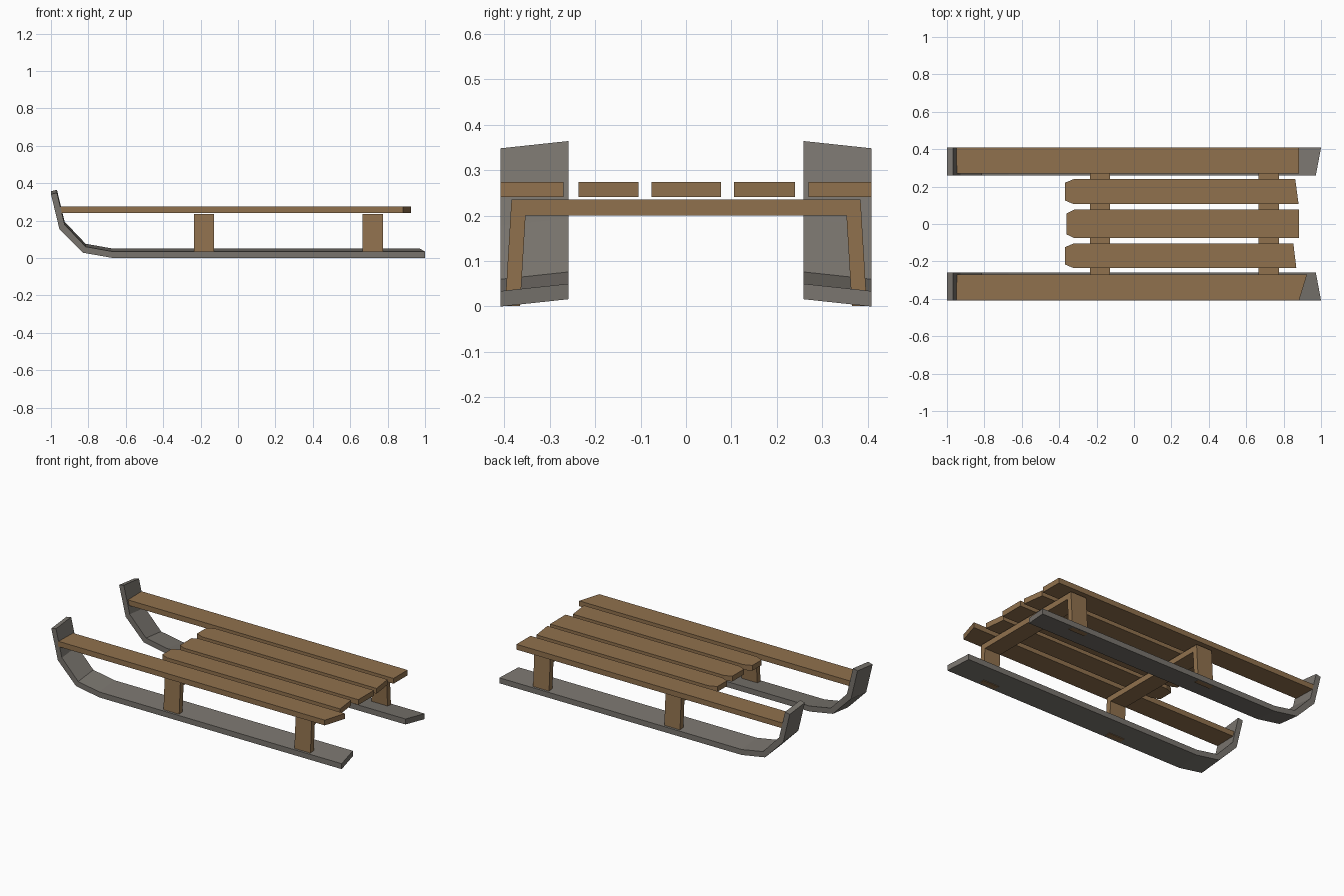
import bpy, bmesh

if "Cube" in bpy.data.objects:
    bpy.data.objects.remove(bpy.data.objects["Cube"])


def material(name, rgb):
    m = bpy.data.materials.new(name)
    m.diffuse_color = (*rgb, 1)
    m.use_nodes = True
    m.node_tree.nodes["Principled BSDF"].inputs["Base Color"].default_value = m.diffuse_color
    return m


WOOD = material("wood", (0.28, 0.165, 0.075))
METAL = material("dark_metal", (0.19, 0.175, 0.155))


def loft(name, a, b, mat):
    """Solid between two matching outlines."""
    bm = bmesh.new()
    va = [bm.verts.new(p) for p in a]
    vb = [bm.verts.new(p) for p in b]
    n = len(a)
    bm.faces.new(va)
    bm.faces.new(vb)
    for i in range(n):
        j = (i + 1) % n
        bm.faces.new((va[i], va[j], vb[j], vb[i]))
    bmesh.ops.recalc_face_normals(bm, faces=bm.faces)
    me = bpy.data.meshes.new(name)
    bm.to_mesh(me)
    bm.free()
    me.materials.append(mat)
    ob = bpy.data.objects.new(name, me)
    bpy.context.collection.objects.link(ob)
    return ob


# Runners: curled strips, tilted up towards the middle, slanted rear ends
strip = [(1, 0), (-0.67, 0), (-0.83, 0.028), (-0.955, 0.155), (-1, 0.341),
         (-0.968, 0.348), (-0.927, 0.178), (-0.815, 0.06), (-0.67, 0.034), (1, 0.034)]
for side, label in ((1, "right"), (-1, "left")):
    outer = [(x, side * 0.408, z) for x, z in strip]
    inner = [(0.972 if x == 1 else x, side * 0.259, z + 0.016) for x, z in strip]
    loft(label + "_runner", outer, inner, METAL)

# Support frames: splayed legs joined by a crossbar
half = [(0.398, 0.001), (0.384, 0.235)]
half_in = [(0.353, 0.2), (0.365, 0.001)]
arch = half + [(-y, z) for y, z in reversed(half)] \
    + [(-y, z) for y, z in reversed(half_in)] + half_in
for name, x0, x1 in (("front_frame", -0.236, -0.128), ("rear_frame", 0.666, 0.776)):
    loft(name, [(x0, y, z) for y, z in arch], [(x1, y, z) for y, z in arch], WOOD)


# Seat slats: x start, x end at low y, x end at high y, optional clipped front corners
def slat(name, y0, y1, x0, xa, xb, clip=0.0):
    plan = [(xa, y0), (xb, y1)]
    if clip:
        plan += [(x0 + clip, y1), (x0, y1 - 0.02), (x0, y0 + 0.02), (x0 + clip, y0)]
    else:
        plan += [(x0, y1), (x0, y0)]
    loft(name, [(x, y, 0.241) for x, y in plan], [(x, y, 0.274) for x, y in plan], WOOD)


slat("left_side_rail", -0.408, -0.27, -0.955, 0.883, 0.925)
slat("left_seat_slat", -0.236, -0.104, -0.37, 0.868, 0.852, 0.048)
slat("middle_seat_slat", -0.076, 0.077, -0.36, 0.882, 0.882, 0.042)
slat("right_seat_slat", 0.106, 0.24, -0.37, 0.88, 0.862, 0.048)
slat("right_side_rail", 0.27, 0.408, -0.955, 0.882, 0.882)
